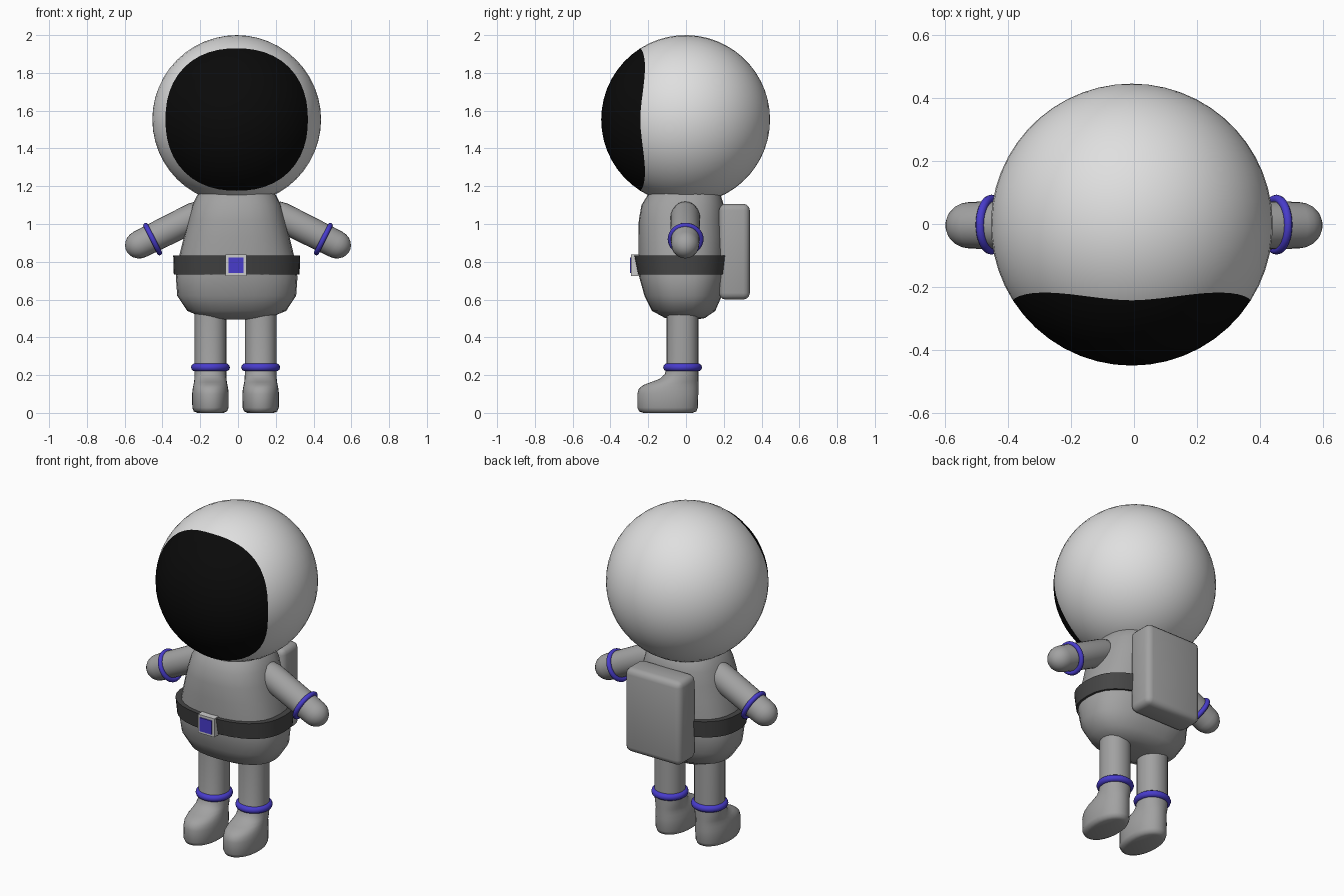
import bpy, bmesh, math
from mathutils import Matrix, Vector

if "Cube" in bpy.data.objects:
    bpy.data.objects.remove(bpy.data.objects["Cube"])


def material(name, rgb):
    m = bpy.data.materials.new(name)
    m.diffuse_color = (*rgb, 1)
    m.use_nodes = True
    m.node_tree.nodes["Principled BSDF"].inputs["Base Color"].default_value = m.diffuse_color
    return m


HELMET = material("helmet white", (0.74, 0.74, 0.74))
VISOR = material("visor black", (0.003, 0.003, 0.003))
SUIT = material("suit grey", (0.36, 0.36, 0.36))
BELT = material("belt charcoal", (0.06, 0.06, 0.06))
BLUE = material("trim blue", (0.065, 0.045, 0.6))
FRAME = material("buckle silver", (0.6, 0.6, 0.6))

CX = -0.007  # slight sideways offset of the figure's centre line


def finish(bm, name, mats, angle=40, matrix=None):
    bmesh.ops.recalc_face_normals(bm, faces=bm.faces)
    me = bpy.data.meshes.new(name)
    bm.to_mesh(me)
    bm.free()
    for m in mats:
        me.materials.append(m)
    me.shade_smooth()
    me.set_sharp_from_angle(angle=math.radians(angle))
    ob = bpy.data.objects.new(name, me)
    bpy.context.collection.objects.link(ob)
    if matrix:
        ob.matrix_world = matrix
    return ob


def superpoint(a, n):
    c, s = math.cos(a), math.sin(a)
    return (math.copysign(abs(c) ** (2 / n), c), math.copysign(abs(s) ** (2 / n), s))


def bridge(bm, lo, hi):
    n = len(lo)
    return [bm.faces.new((lo[i], lo[(i + 1) % n], hi[(i + 1) % n], hi[i])) for i in range(n)]


def loft(name, rings, mat, n=2.0, sides=28, angle=40, matrix=None):
    """Stack of superellipse rings given as (z, half width, y min, y max)."""
    bm = bmesh.new()
    loops = []
    for z, hx, y0, y1 in rings:
        loop = []
        for i in range(sides):
            px, py = superpoint(2 * math.pi * i / sides, n)
            loop.append(bm.verts.new((px * hx, (y0 + y1) / 2 + py * (y1 - y0) / 2, z)))
        loops.append(loop)
    for lo, hi in zip(loops, loops[1:]):
        bridge(bm, lo, hi)
    bm.faces.new(loops[0][::-1])
    bm.faces.new(loops[-1])
    return finish(bm, name, [mat], angle, matrix)


def box(name, lo, hi, mat, bevel=0.0, segments=3):
    bm = bmesh.new()
    lo, hi = Vector(lo), Vector(hi)
    bmesh.ops.create_cube(bm, size=1, matrix=Matrix.Translation((lo + hi) / 2)
                          @ Matrix.Diagonal((*(hi - lo), 1)))
    if bevel:
        bmesh.ops.bevel(bm, geom=bm.edges[:], offset=bevel, segments=segments,
                        profile=0.5, affect='EDGES')
    return finish(bm, name, [mat], 40)


def torus(name, loc, major, minor, mat, tilt=0.0):
    bpy.ops.mesh.primitive_torus_add(location=loc, rotation=(0, tilt, 0), major_radius=major,
                                     minor_radius=minor, major_segments=32, minor_segments=10)
    ob = bpy.context.object
    ob.name = name
    ob.data.materials.append(mat)
    ob.data.shade_smooth()


def helmet(radius=0.447, sides=48, inner=8, outer=18):
    """Sphere whose rings run from the visor centre, past its rounded edge, to the back."""
    bm = bmesh.new()
    pole = bm.verts.new((0, -radius, 0))
    loops = []
    for k in range(1, inner + outer):
        loop = []
        for i in range(sides):
            a = 2 * math.pi * i / sides
            c, s = math.cos(a), math.sin(a)
            edge = 0.377 / (abs(c) ** 2.25 + abs(s) ** 2.25) ** (1 / 2.25)
            rim = math.asin(edge / radius)
            t = rim * k / inner if k <= inner else rim + (math.pi - rim) * (k - inner) / outer
            loop.append(bm.verts.new((radius * math.sin(t) * c, -radius * math.cos(t),
                                      radius * math.sin(t) * s)))
        loops.append(loop)
    back = bm.verts.new((0, radius, 0))
    for i in range(sides):
        j = (i + 1) % sides
        bm.faces.new((pole, loops[0][i], loops[0][j])).material_index = 1
        bm.faces.new((back, loops[-1][j], loops[-1][i]))
    for k, (lo, hi) in enumerate(zip(loops, loops[1:])):
        for f in bridge(bm, lo, hi):
            f.material_index = 1 if k + 1 < inner else 0
    finish(bm, "helmet", [HELMET, VISOR], 60, Matrix.Translation((CX, -0.002, 1.553)))


helmet()

# Torso and belt
centre = Matrix.Translation((CX, 0, 0))
loft("torso", [(0.495, 0.11, -0.07, 0.06), (0.502, 0.17, -0.11, 0.10), (0.54, 0.262, -0.18, 0.155),
               (0.62, 0.315, -0.22, 0.19), (0.72, 0.322, -0.248, 0.21), (0.84, 0.302, -0.252, 0.212),
               (0.93, 0.28, -0.252, 0.21), (1.02, 0.257, -0.25, 0.205), (1.10, 0.235, -0.236, 0.2),
               (1.15, 0.21, -0.205, 0.185), (1.2, 0.17, -0.16, 0.15)],
     SUIT, n=2.4, angle=50, matrix=centre)
loft("belt", [(0.733, 0.333, -0.255, 0.22), (0.832, 0.336, -0.275, 0.234)],
     BELT, n=2.4, sides=36, matrix=centre)

# Buckle
box("buckle_frame", (-0.066, -0.29, 0.726), (0.044, -0.245, 0.838), FRAME)
box("buckle_plate", (-0.051, -0.296, 0.741), (0.029, -0.288, 0.823), BLUE)

# Backpack
box("backpack", (-0.195, 0.175, 0.6), (0.18, 0.338, 1.107), SUIT, bevel=0.035)

for side, s in (("left", -1), ("right", 1)):
    # Arm, running down and outward to a rounded hand
    tilt = s * math.radians(116.6)
    arm = [(0.0, 0.05), (0.02, 0.07), (0.06, 0.078), (0.3, 0.076), (0.385, 0.074)]
    arm += [(0.385 + 0.08 * math.sin(a), 0.074 * math.cos(a))
            for a in (0.3, 0.6, 0.9, 1.2, 1.45)]
    loft(side + "_arm", [(z, r, -r, r) for z, r in arm], SUIT, sides=24, angle=60,
         matrix=Matrix.Translation((s * 0.175, -0.004, 1.065)) @ Matrix.Rotation(tilt, 4, 'Y'))
    torus(side + "_wrist_ring", (s * 0.452, -0.002, 0.92), 0.081, 0.014, BLUE, tilt)

    # Leg and boot
    x = -0.013 + s * 0.133
    loft(side + "_leg_and_boot",
         [(0.0, 0.07, -0.225, 0.035), (0.008, 0.088, -0.248, 0.055), (0.028, 0.096, -0.258, 0.063),
          (0.1, 0.097, -0.258, 0.065), (0.128, 0.094, -0.25, 0.065), (0.148, 0.09, -0.225, 0.065),
          (0.163, 0.087, -0.185, 0.065), (0.18, 0.085, -0.14, 0.065), (0.205, 0.084, -0.112, 0.065),
          (0.24, 0.084, -0.102, 0.065), (0.6, 0.084, -0.102, 0.065)],
         SUIT, n=2.15, angle=60, matrix=Matrix.Translation((x, 0, 0)))
    torus(side + "_ankle_ring", (x, -0.018, 0.241), 0.082, 0.021, BLUE)
